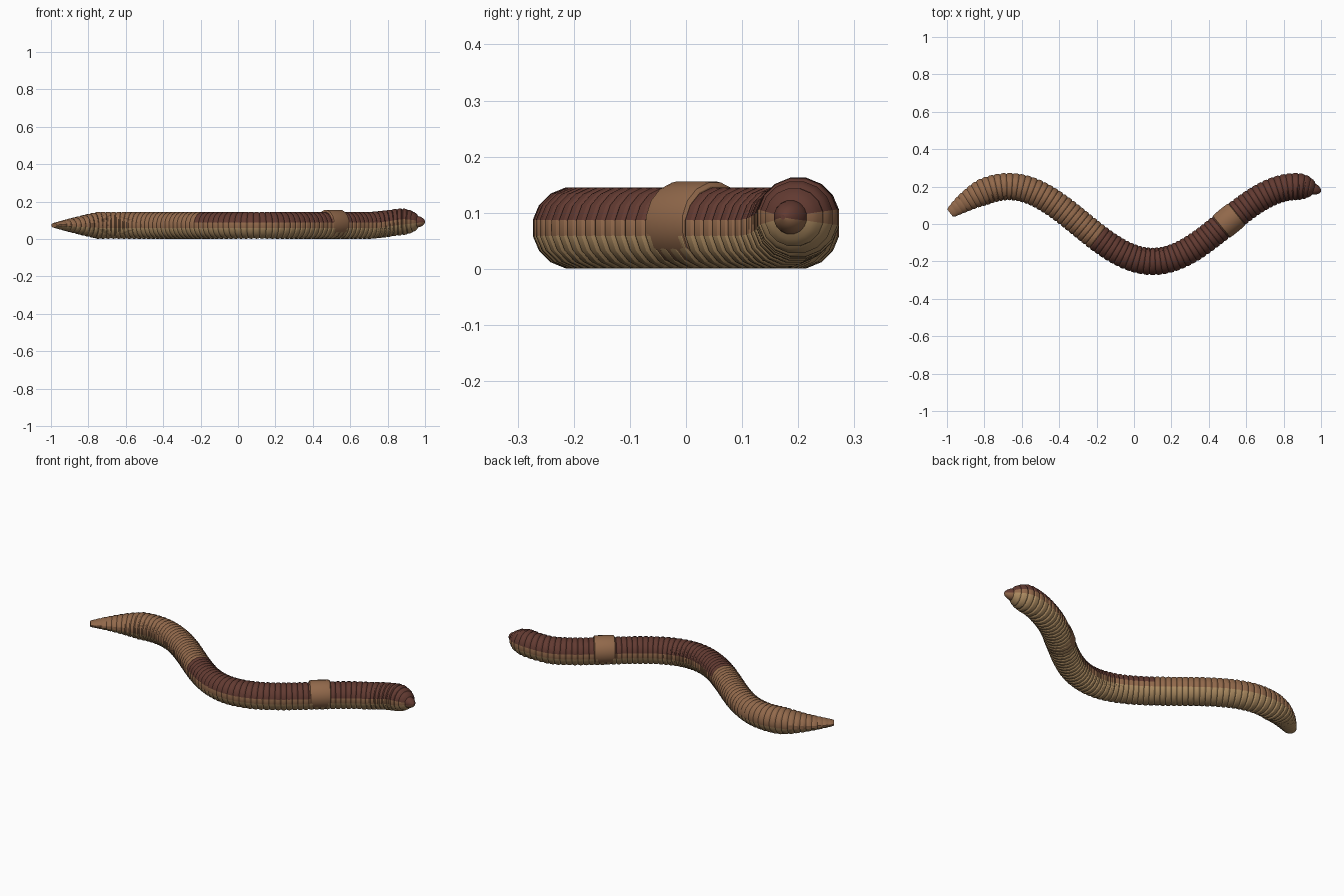
import bpy, bmesh, math
from mathutils import Vector

if "Cube" in bpy.data.objects:
    bpy.data.objects.remove(bpy.data.objects["Cube"])

SIDES = 16
K = 2 * math.pi / 1.54


def material(name, rgb):
    m = bpy.data.materials.new(name)
    lin = [((c / 255 + 0.055) / 1.055) ** 2.4 for c in rgb]
    m.diffuse_color = (*lin, 1)
    m.use_nodes = True
    m.node_tree.nodes["Principled BSDF"].inputs["Base Color"].default_value = m.diffuse_color
    return m


DARK = material("dark red brown", (98, 58, 49))
TAN = material("tan brown", (146, 105, 75))
PALE = material("pale belly tan", (172, 139, 97))


def smooth(a, b, x):
    t = max(0.0, min(1.0, (x - a) / (b - a)))
    return t * t * (3 - 2 * t)


def centre(x):
    """Wavy centre line; the head is lifted a little."""
    return Vector((x, -0.2 * math.cos(K * (x - 0.1)), 0.073 + 0.019 * smooth(0.7, 0.9, x)))


def across(x):
    """Level direction at right angles to the centre line."""
    d = 0.2 * K * math.sin(K * (x - 0.1))
    return Vector((-d, 1, 0)).normalized()


# Arc length table along the centre line
X0, X1, STEPS = -0.983, 0.962, 1500
xs = [X0 + (X1 - X0) * i / STEPS for i in range(STEPS + 1)]
arc = [0.0]
for a, b in zip(xs, xs[1:]):
    arc.append(arc[-1] + (centre(b) - centre(a)).length)
LENGTH = arc[-1]


def x_at(s):
    s = max(0.0, min(LENGTH, s))
    lo, hi = 0, STEPS
    while hi - lo > 1:
        mid = (lo + hi) // 2
        lo, hi = (mid, hi) if arc[mid] <= s else (lo, mid)
    t = (s - arc[lo]) / (arc[hi] - arc[lo])
    return xs[lo] + t * (xs[hi] - xs[lo])


def sweep(name, rings, paint):
    """rings: (centre, side direction, half width, half height)."""
    bm = bmesh.new()
    loops = []
    for c, side, w, h in rings:
        loop = []
        for j in range(SIDES):
            a = 2 * math.pi * (j + 0.5) / SIDES
            loop.append(bm.verts.new(c + side * (w * math.cos(a)) + Vector((0, 0, h * math.sin(a)))))
        loops.append(loop)
    for i, (p, q) in enumerate(zip(loops, loops[1:])):
        for j in range(SIDES):
            k = (j + 1) % SIDES
            f = bm.faces.new((p[j], p[k], q[k], q[j]))
            # height of this strip round the section: -1 belly to 1 back
            f.material_index = paint(i, math.sin(2 * math.pi * (j + 1) / SIDES))
    bm.faces.new(loops[0]).material_index = 1
    bm.faces.new(loops[-1]).material_index = paint(len(rings), 1)
    bmesh.ops.recalc_face_normals(bm, faces=bm.faces)
    me = bpy.data.meshes.new(name)
    bm.to_mesh(me)
    bm.free()
    for m in (DARK, TAN, PALE):
        me.materials.append(m)
    ob = bpy.data.objects.new(name, me)
    bpy.context.collection.objects.link(ob)
    bpy.ops.object.select_all(action='DESELECT')
    ob.select_set(True)
    bpy.context.view_layer.objects.active = ob
    bpy.ops.object.shade_smooth_by_angle(angle=math.radians(25))
    return ob


# Ringed body: flattened tail, rounded head
SEGMENTS = 78
PROFILE = [(0, 0.93), (0.22, 0.99), (0.5, 1.0), (0.78, 0.99)]
rings = []
for n in range(SEGMENTS):
    for t, bulge in PROFILE:
        s = (n + t) / SEGMENTS * LENGTH
        x = x_at(s)
        w = 0.026 + 0.0485 * min(1, s / 0.21) ** 0.75
        h = 0.013 + 0.0605 * min(1, s / 0.27)
        e = max(0.0, 1 - (LENGTH - s) / 0.1)
        head = math.sqrt(1 - 0.8 * e * e)
        rings.append((centre(x), across(x), w * head * bulge, h * head * bulge))
rings.append((centre(X1), across(X1), 0.03, 0.03))
dark_start = min(range(len(rings)), key=lambda i: abs(rings[i][0].x + 0.18)) // 4 * 4


def body_paint(i, up):
    if up < -0.1:
        return 2
    return 0 if up > 0.1 and i >= dark_start else 1


sweep("worm_body", rings, body_paint)

# Smooth raised saddle band
s_mid = arc[min(range(STEPS + 1), key=lambda i: abs(xs[i] - 0.508))]
band = []
for ds, r in [(-0.056, 0.068), (-0.052, 0.075), (-0.04, 0.077), (0, 0.0775),
              (0.04, 0.077), (0.052, 0.075), (0.056, 0.068)]:
    x = x_at(s_mid + ds)
    band.append((centre(x) + Vector((0, 0, 0.007)), across(x), r, r))
sweep("saddle_band", band, lambda i, up: 1)

# Small pointed snout lobe
snout = []
for x, r in [(0.945, 0.029), (0.96, 0.031), (0.973, 0.028), (0.985, 0.021), (0.994, 0.013), (0.999, 0.004)]:
    snout.append((centre(x), across(x), r, r))
sweep("snout", snout, lambda i, up: 0 if up > -0.1 else 1)
